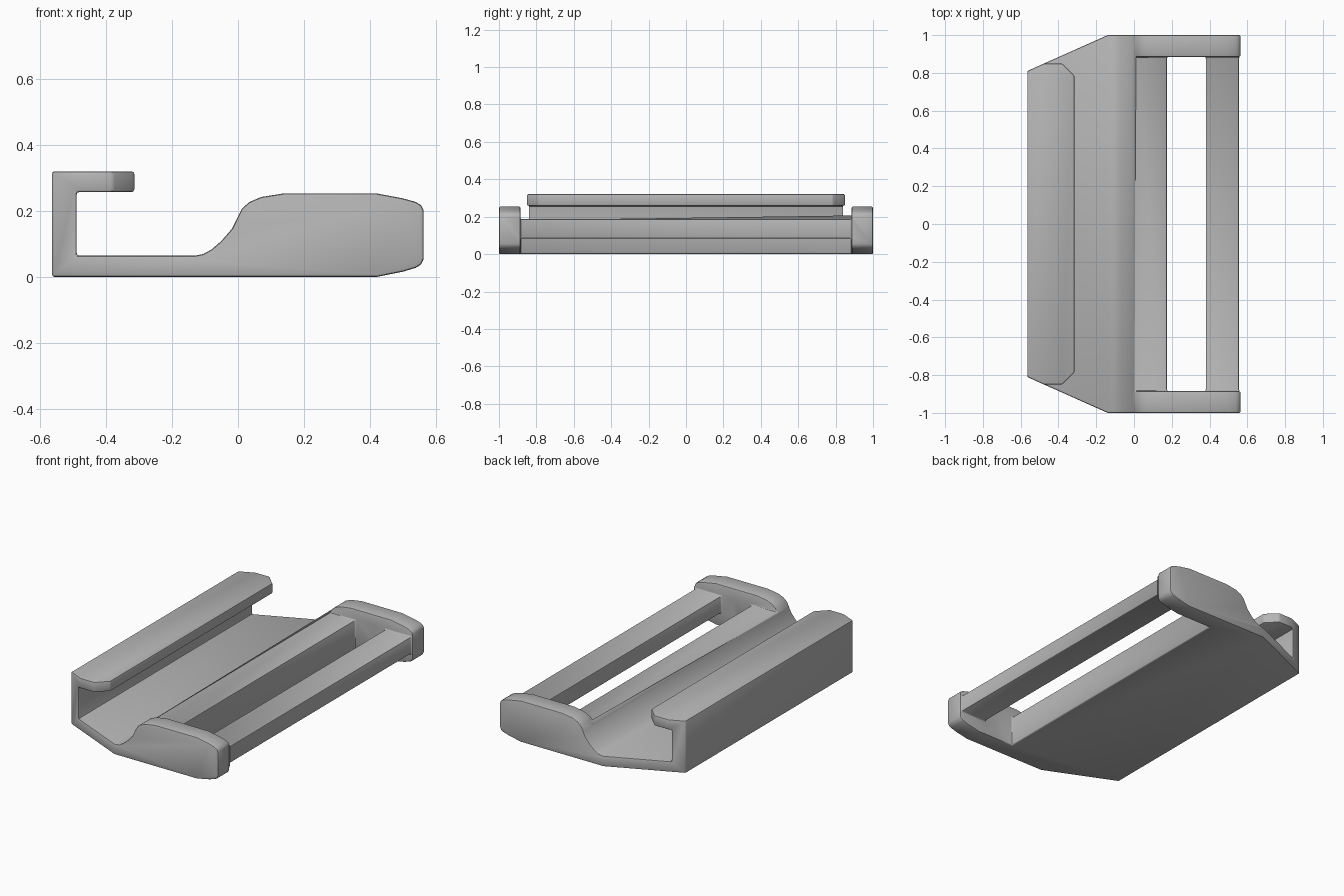
import bpy
import bmesh

cube = bpy.data.objects.get("Cube")
if cube:
    bpy.data.objects.remove(cube, do_unlink=True)

grey = bpy.data.materials.new("mid grey plastic")
grey.use_nodes = True
colour = (0.46, 0.46, 0.46, 1)
grey.diffuse_color = colour
grey.node_tree.nodes["Principled BSDF"].inputs["Base Color"].default_value = colour


def prism(name, outline, low, high, axis):
    """Extrude an outline: (x, z) points along y, or (x, y) points along z."""
    bm = bmesh.new()
    place = (lambda a, b: (a, low, b)) if axis == "y" else (lambda a, b: (a, b, low))
    face = bm.faces.new([bm.verts.new(place(a, b)) for a, b in outline])
    side = bmesh.ops.extrude_face_region(bm, geom=[face])
    moved = [v for v in side["geom"] if isinstance(v, bmesh.types.BMVert)]
    shift = (0, high - low, 0) if axis == "y" else (0, 0, high - low)
    bmesh.ops.translate(bm, verts=moved, vec=shift)
    bmesh.ops.recalc_face_normals(bm, faces=bm.faces)
    mesh = bpy.data.meshes.new(name)
    bm.to_mesh(mesh)
    bm.free()
    obj = bpy.data.objects.new(name, mesh)
    bpy.context.collection.objects.link(obj)
    return obj


def rect(x0, x1, z0, z1):
    return [(x0, z0), (x1, z0), (x1, z1), (x0, z1)]


# Side profile: rounded end cheek, swept step, thin floor and hook
profile = [
    (-0.565, 0), (0.42, 0), (0.5, 0.016), (0.54, 0.028), (0.556, 0.038), (0.564, 0.055),
    (0.564, 0.203), (0.556, 0.218), (0.54, 0.228), (0.5, 0.239), (0.42, 0.254),
    (0.14, 0.254), (0.07, 0.243), (0.035, 0.228), (0.012, 0.208), (-0.002, 0.18),
    (-0.018, 0.147), (-0.05, 0.11), (-0.08, 0.084), (-0.105, 0.07), (-0.13, 0.065),
    (-0.49, 0.065), (-0.49, 0.258), (-0.315, 0.258), (-0.315, 0.321), (-0.565, 0.321),
]
body = prism("buckle_body", profile, -1, 1, "y")
body.data.materials.append(grey)

# Space between the cheeks: lowered deck, strap slot and the slim outer bar
inner = 0.885
cutters = [
    prism("deck_cutter", rect(-0.1, 0.8, 0.187, 0.5), -inner, inner, "y"),
    prism("slot_cutter", rect(0.175, 0.38, -0.2, 0.4), -inner, inner, "y"),
    prism("bar_under_cutter", rect(0.3, 0.8, -0.3, 0.083), -inner, inner, "y"),
    prism("bar_end_cutter", rect(0.556, 0.9, -0.4, 0.6), -inner, inner, "y"),
]

# Tapered floor ends and clipped lip corners, at both ends
taper = [(-0.7, 0.75), (0, 1.062), (0, 1.3), (-0.7, 1.3)]
lip = [(-0.48, 0.85), (-0.38, 0.85), (-0.315, 0.785), (-0.25, 0.72), (-0.25, 1.2), (-0.48, 1.2)]
for s in (-1, 1):
    cutters.append(prism("taper_cutter", [(x, s * y) for x, y in taper], -0.3, 0.6, "z"))
    cutters.append(prism("lip_cutter", [(x, s * y) for x, y in lip], 0.15, 0.5, "z"))

bpy.context.view_layer.objects.active = body
body.select_set(True)
for cutter in cutters:
    cutter.hide_render = True
    cut = body.modifiers.new("cut", "BOOLEAN")
    cut.operation = "DIFFERENCE"
    cut.solver = "EXACT"
    cut.object = cutter
    bpy.ops.object.modifier_apply(modifier=cut.name)
    bpy.data.objects.remove(cutter, do_unlink=True)

# Softened edges
soft = body.modifiers.new("soft_edges", "BEVEL")
soft.width = 0.008
soft.segments = 2
soft.limit_method = "ANGLE"
soft.angle_limit = 0.7
soft.use_clamp_overlap = False
bpy.ops.object.modifier_apply(modifier=soft.name)
bpy.ops.object.shade_smooth_by_angle(angle=0.6)
